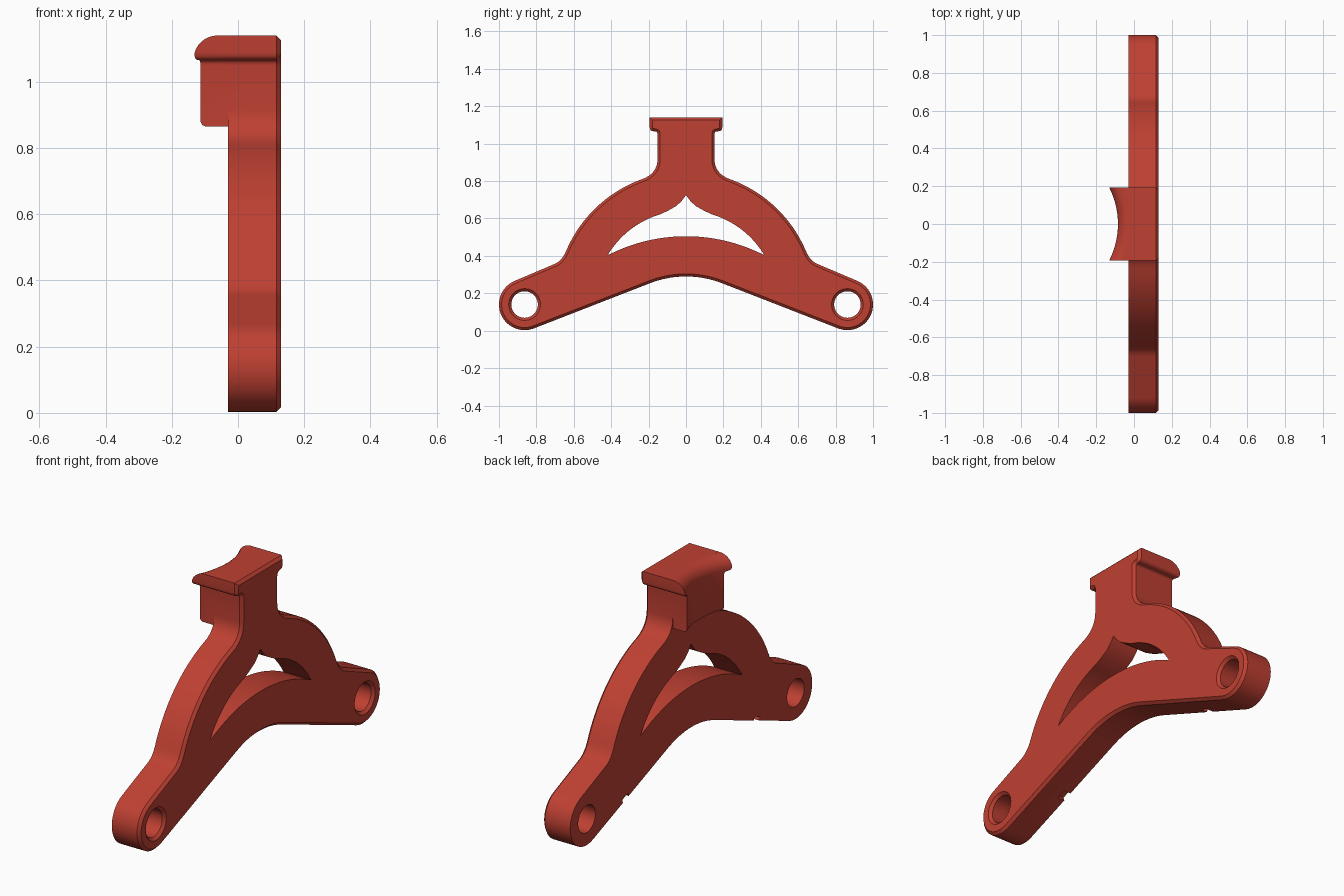
import bpy, bmesh, math
from mathutils import Vector, Matrix

if "Cube" in bpy.data.objects:
    bpy.data.objects.remove(bpy.data.objects["Cube"])

X0, X1, CH = -0.03, 0.13, 0.014          # back face, front face, edge chamfer
SLOPE = math.radians(21.3)               # droop of the arms

red = bpy.data.materials.new("brick red")
red.diffuse_color = (0.52, 0.051, 0.032, 1)
red.use_nodes = True
red.node_tree.nodes["Principled BSDF"].inputs["Base Color"].default_value = red.diffuse_color


def arc(cy, cz, r, a0, a1, n):
    return [(cy + r * math.cos(math.radians(a0 + (a1 - a0) * i / n)),
             cz + r * math.sin(math.radians(a0 + (a1 - a0) * i / n))) for i in range(n + 1)]


def fillet(p0, corner, p1, n=6):
    p0, c, p1 = Vector(p0), Vector(corner), Vector(p1)
    return [tuple(p0 * (1 - t) ** 2 + c * 2 * t * (1 - t) + p1 * t * t)
            for t in (i / n for i in range(n + 1))]


def mirrored(half):
    return half + [(-y, z) for y, z in reversed(half) if y > 1e-5]


def inset(pts, d):
    out = []
    for i, p in enumerate(pts):
        p = Vector(p)
        a = (p - Vector(pts[i - 1])).normalized()
        b = (Vector(pts[(i + 1) % len(pts)]) - p).normalized()
        n = Vector((a.y + b.y, -a.x - b.x)).normalized()
        k = max(n.dot(Vector((a.y, -a.x))), 0.5)
        out.append(tuple(p - n * d / k))
    return out


def loft(name, rings):
    """Closed solid through rings of 3D points."""
    bm = bmesh.new()
    vs = [[bm.verts.new(p) for p in ring] for ring in rings]
    n = len(vs[0])
    for a, b in zip(vs, vs[1:]):
        for i in range(n):
            j = (i + 1) % n
            bm.faces.new((a[i], a[j], b[j], b[i]))
    bm.faces.new(vs[0][::-1])
    bm.faces.new(vs[-1])
    bmesh.ops.recalc_face_normals(bm, faces=bm.faces)
    me = bpy.data.meshes.new(name)
    bm.to_mesh(me)
    bm.free()
    me.materials.append(red)
    ob = bpy.data.objects.new(name, me)
    bpy.context.collection.objects.link(ob)
    return ob


def at_x(pts, x):
    return [(x, y, z) for y, z in pts]


def combine(target, tool, op):
    bpy.context.view_layer.objects.active = target
    m = target.modifiers.new(op, 'BOOLEAN')
    m.operation, m.object, m.solver = op, tool, 'EXACT'
    bpy.ops.object.modifier_apply(modifier=m.name)
    bpy.data.objects.remove(tool, do_unlink=True)


# Head outline shared by the plate and the saddle block
head = (fillet((0.152, 1.05), (0.152, 1.066), (0.168, 1.066), 4)
        + fillet((0.172, 1.066), (0.194, 1.066), (0.194, 1.088), 4)
        + [(0.194, 1.14)])

# Plate: arched arms, rounded ends, outer ring and neck
half = (arc(0, -0.24, 0.53, 90, 90 - 21.3, 8)
        + arc(0.863, 0.14, 0.137, -111.3, 67, 24)
        + fillet((0.70, 0.358), (0.662, 0.375), (0.64, 0.4285))
        + arc(0, 0.155, 0.696, 23.1, 70.3, 20)[1:]
        + fillet((0.235, 0.81), (0.152, 0.84), (0.152, 0.92), 8)[1:]
        + head)
outline = mirrored(half)
bracket = loft("bracket", [at_x(outline, X0), at_x(outline, X1 - CH),
                           at_x(inset(outline, CH), X1)])

# Saddle block behind the neck and head
block = mirrored([(0.152, 0.865)] + head)
combine(bracket, loft("saddle_block", [at_x(block, -0.2), at_x(block, 0.05)]), 'UNION')

# Concave saddle face with a rounded top lip
R, LIP = 0.424, 0.065
prof = [(R + 0.015, 0.84), (R + 0.015, 0.865), (R + 0.005, 0.869), (R, 0.88)]
prof += [(R + LIP * (1 - math.cos(a)), 1.075 + LIP * math.sin(a))
         for a in (math.radians(i * 11) for i in range(9))]
prof.append((R + LIP, 1.2))
saddle = [[(-0.085 - R + r * math.cos(2 * math.pi * i / 96),
            r * math.sin(2 * math.pi * i / 96), z) for i in range(96)] for r, z in prof]
combine(bracket, loft("saddle_cutter", saddle), 'DIFFERENCE')

# Crescent window with a pointed top
tip = math.degrees(math.asin(0.42 / 0.915))
window = mirrored(arc(0, -0.41, 0.915, 90, 90 - tip, 12)
                  + arc(0, 0.155, 0.487, 31, 74, 14)
                  + [(0.09, 0.645), (0.05, 0.668), (0.022, 0.695), (0, 0.725)])
combine(bracket, loft("window_cutter", [at_x(window, -0.2), at_x(window, 0.3)]), 'DIFFERENCE')

for s in (-1, 1):
    # Bolt hole, countersunk on the front face
    hole = [at_x(arc(s * 0.863, 0.14, r, 0, 360, 40)[:-1], x)
            for r, x in ((0.071, -0.2), (0.071, X1 - CH), (0.085, X1), (0.085, 0.2))]
    combine(bracket, loft("hole_cutter", hole), 'DIFFERENCE')
    # Small notch under each arm at the back edge
    turn = Matrix.Rotation(-s * SLOPE, 3, 'X')
    mid = Vector((0, s * 0.54, 0.119))
    ring = [(-0.025, -0.03), (0.025, -0.03), (0.025, 0.018), (-0.025, 0.018)]
    notch = [[mid + turn @ Vector((x, y, z)) for y, z in ring] for x in (-0.1, 0.01)]
    combine(bracket, loft("notch_cutter", notch), 'DIFFERENCE')

bpy.ops.object.select_all(action='DESELECT')
bracket.select_set(True)
bpy.context.view_layer.objects.active = bracket
bpy.ops.object.shade_smooth_by_angle(angle=math.radians(30))
